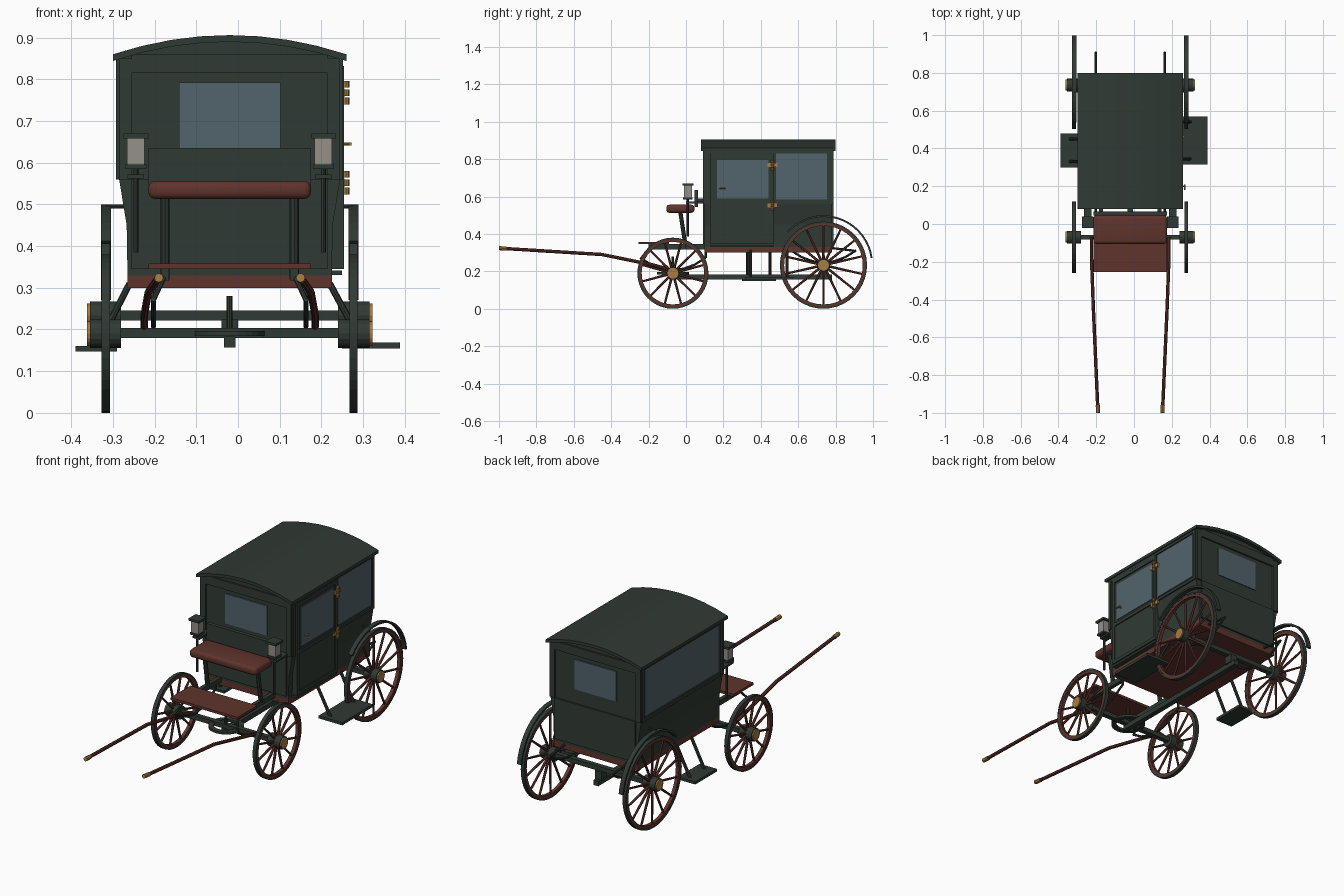
import bpy, bmesh
from math import sin, cos, pi, radians
from mathutils import Vector

if "Cube" in bpy.data.objects:
    bpy.data.objects.remove(bpy.data.objects["Cube"])

CX = -0.02  # centre line of the carriage


def material(name, rgb):
    m = bpy.data.materials.new(name)
    m.use_nodes = True
    m.diffuse_color = (*rgb, 1)
    m.node_tree.nodes["Principled BSDF"].inputs["Base Color"].default_value = (*rgb, 1)
    return m


GREEN = material("dark_green", (0.03, 0.042, 0.034))
BROWN = material("red_brown", (0.115, 0.034, 0.026))
GLASS = material("window_glass", (0.085, 0.125, 0.15))
BRASS = material("brass", (0.38, 0.2, 0.055))
LAMP = material("lamp_glass", (0.3, 0.28, 0.25))


def add(name, bm, mat):
    bmesh.ops.recalc_face_normals(bm, faces=bm.faces)
    me = bpy.data.meshes.new(name)
    bm.to_mesh(me)
    bm.free()
    me.materials.append(mat)
    ob = bpy.data.objects.new(name, me)
    ob.location.x = CX
    bpy.context.collection.objects.link(ob)
    return ob


def box(name, x, y, z, mat, bevel=0):
    bm = bmesh.new()
    bmesh.ops.create_cube(bm, size=1)
    for v in bm.verts:
        v.co = [(a + b) / 2 + c * (b - a) for (a, b), c in zip((x, y, z), v.co)]
    if bevel:
        bmesh.ops.bevel(bm, geom=bm.edges[:], offset=bevel, segments=3,
                        profile=0.5, affect='EDGES')
    return add(name, bm, mat)


def prism(name, pts, y0, y1, mat):
    # Extrudes an x-z outline along y
    bm = bmesh.new()
    face = bm.faces.new([bm.verts.new((x, y0, z)) for x, z in pts])
    out = bmesh.ops.extrude_face_region(bm, geom=[face])
    bmesh.ops.translate(bm, vec=(0, y1 - y0, 0),
                        verts=[g for g in out["geom"] if isinstance(g, bmesh.types.BMVert)])
    return add(name, bm, mat)


def rod(name, a, b, r, mat, sides=8, r2=None):
    a, b = Vector(a), Vector(b)
    bm = bmesh.new()
    bmesh.ops.create_cone(bm, cap_ends=True, segments=sides, radius1=r,
                          radius2=r if r2 is None else r2, depth=(b - a).length)
    rot = Vector((0, 0, 1)).rotation_difference(b - a).to_matrix()
    for v in bm.verts:
        v.co = rot @ v.co + (a + b) / 2
    return add(name, bm, mat)


def ring(name, centre, r0, r1, w, mat, start=0, end=360, seg=40, flat=False):
    # Band of rectangular section about the x axis, or about z when flat
    bm = bmesh.new()
    c = Vector(centre)
    closed = end - start == 360
    loops = []
    for i in range(seg if closed else seg + 1):
        t = radians(start + (end - start) * i / seg)
        loop = []
        for r, d in ((r0, -w), (r1, -w), (r1, w), (r0, w)):
            p = (r * cos(t), r * sin(t), d) if flat else (d, r * cos(t), r * sin(t))
            loop.append(bm.verts.new(c + Vector(p)))
        loops.append(loop)
    pairs = list(zip(loops, loops[1:]))
    if closed:
        pairs.append((loops[-1], loops[0]))
    else:
        bm.faces.new(loops[0])
        bm.faces.new(loops[-1])
    for a, b in pairs:
        for k in range(4):
            bm.faces.new((a[k], a[k - 1], b[k - 1], b[k]))
    return add(name, bm, mat)


def path(name, pts, r, mat):
    for i, (a, b) in enumerate(zip(pts, pts[1:])):
        rod(f"{name}_{i + 1}", a, b, r, mat)


# Body shell, sill and arched roof
arc = [(-0.28 + 0.07 * i, 0.86 + 0.046 * (1 - (i / 4 - 1) ** 2)) for i in range(9)]
side = [(0.245, 0.33), (0.247, 0.45), (0.265, 0.56), (0.265, 0.85)]
top = [(x, z - 0.008) for x, z in arc[1:-1]]
prism("body", [(-x, z) for x, z in side] + top + side[::-1], 0.1, 0.78, GREEN)
prism("roof", arc + [(x, z - 0.016) for x, z in arc[::-1]], 0.08, 0.8, GREEN)
box("floor_sill", (-0.245, 0.245), (0.1, 0.78), (0.3, 0.331), BROWN)

# Front and back walls: raised panel, window and trim
for end, y, s in (("front", 0.1, -1), ("back", 0.78, 1)):
    def span(a, b):
        return tuple(sorted((y + s * a, y + s * b)))
    for x in (-0.25, 0.25):
        box(f"{end}_corner_post", (x - 0.015, x + 0.015), span(0, 0.008), (0.56, 0.85), GREEN)
    box(f"{end}_top_rail", (-0.235, 0.235), span(0, 0.008), (0.815, 0.86), GREEN)
    box(f"{end}_window", (-0.122, 0.122), span(0, 0.005), (0.635, 0.792), GLASS)
    box(f"{end}_lower_panel", (-0.235, 0.235), span(0, 0.008), (0.345, 0.56), GREEN)

# Side windows, belt rails and pillars
for s, name, y0 in ((1, "left", 0.48), (-1, "right", 0.14)):
    def out(a, b):
        return tuple(sorted((s * a, s * b)))
    box(f"{name}_side_window", out(0.26, 0.268), (y0, 0.755), (0.585, 0.83), GLASS)
    box(f"{name}_belt_rail", out(0.255, 0.272), (y0 - 0.01, 0.78), (0.56, 0.575), GREEN)
    for y in (0.1, 0.762):
        box(f"{name}_pillar", out(0.255, 0.272), (y, y + 0.018), (0.56, 0.845), GREEN)
    box(f"{name}_top_rail", out(0.255, 0.272), (0.1, 0.78), (0.832, 0.848), GREEN)

# Door on the left side
box("door", (0.235, 0.268), (0.13, 0.468), (0.345, 0.832), GREEN)
box("door_window", (0.26, 0.272), (0.165, 0.44), (0.59, 0.795), GLASS)
for y in (0.13, 0.45):
    box("door_stile", (0.26, 0.274), (y, y + 0.018), (0.345, 0.832), GREEN)
for z in (0.345, 0.56, 0.812):
    box("door_rail", (0.26, 0.274), (0.148, 0.45), (z, z + 0.018), GREEN)
box("door_sill", (0.24, 0.27), (0.13, 0.468), (0.331, 0.342), GREEN)
for z in (0.552, 0.768):
    box("hinge_leaf", (0.268, 0.276), (0.435, 0.49), (z - 0.01, z + 0.01), BRASS)
    for d in (-0.02, 0, 0.02):
        rod("hinge_knuckle", (0.279, 0.462, z + d - 0.008), (0.279, 0.462, z + d + 0.008),
            0.008, BRASS)
rod("door_handle_stem", (0.265, 0.2, 0.645), (0.292, 0.2, 0.645), 0.004, BRASS)
rod("door_handle_grip", (0.289, 0.18, 0.645), (0.289, 0.21, 0.645), 0.004, BRASS)

# Driver's seat and footboard
cushion = box("seat_cushion", (-0.195, 0.195), (-0.105, 0.045), (0.513, 0.556), BROWN, 0.016)
box("seat_back", (-0.195, 0.195), (0.045, 0.065), (0.545, 0.635), GREEN)
box("footboard", (-0.195, 0.195), (-0.255, -0.09), (0.345, 0.358), BROWN)
for x in (-0.155, 0.155):
    rod("seat_post", (x, -0.03, 0.515), (x, 0, 0.32), 0.011, GREEN)
    box("footboard_bracket", (x - 0.01, x + 0.01), (-0.2, 0.12), (0.318, 0.345), GREEN)
    box("seat_back_bracket", (x - 0.01, x + 0.01), (0.06, 0.1), (0.57, 0.59), GREEN)

# Lamps
for x in (-0.225, 0.225):
    rod("lamp_post", (x, 0.01, 0.385), (x, 0.01, 0.59), 0.006, GREEN)
    box("lamp_bracket", (x - 0.02, x + 0.02), (0, 0.1), (0.562, 0.572), GREEN)
    box("lamp_base", (x - 0.025, x + 0.025), (-0.015, 0.035), (0.585, 0.596), GREEN)
    box("lamp_glass", (x - 0.021, x + 0.021), (-0.011, 0.031), (0.596, 0.658), LAMP)
    box("lamp_cap", (x - 0.03, x + 0.03), (-0.02, 0.04), (0.658, 0.67), GREEN)


# Wheels
def wheel(name, x, y, z, r, spokes):
    s = 1 if x > 0 else -1
    ring(name + "_tyre", (x, y, z), r - 0.009, r, 0.01, GREEN)
    ring(name + "_rim", (x, y, z), r - 0.023, r - 0.009, 0.009, BROWN)
    rod(name + "_hub", (x - s * 0.037, y, z), (x + s * 0.038, y, z), 0.034, GREEN, 16)
    rod(name + "_hub_cap", (x + s * 0.038, y, z), (x + s * 0.045, y, z), 0.029, BRASS, 16)
    for i in range(spokes):
        t = 2 * pi * (i + 0.5) / spokes
        rod(name + "_spoke", (x, y + 0.03 * cos(t), z + 0.03 * sin(t)),
            (x, y + (r - 0.02) * cos(t), z + (r - 0.02) * sin(t)), 0.007, BROWN, 6, 0.0055)


for s, name in ((1, "left"), (-1, "right")):
    x = s * 0.297
    wheel(f"front_{name}_wheel", x, -0.07, 0.19, 0.19, 12)
    wheel(f"rear_{name}_wheel", x, 0.735, 0.233, 0.233, 14)
    ring(f"{name}_fender", (x, 0.735, 0.235), 0.255, 0.265, 0.012, GREEN, 8, 138, 18)
    rod(f"{name}_fender_stay", (s * 0.24, 0.7, 0.495), (x, 0.7, 0.495), 0.005, GREEN)
    # Leaf springs with hangers to the body
    for end, y, z in (("front", -0.07, 0.207), ("rear", 0.735, 0.247)):
        pts = [(s * 0.183, y + 0.175 * k / 3, z + 0.065 * (k / 3) ** 2) for k in range(-3, 4)]
        path(f"{end}_{name}_spring", pts, 0.006, GREEN)
    for y, z, up in ((0.56, 0.31, 0.32), (0.9, 0.31, 0.325), (0.105, 0.27, 0.31)):
        rod("spring_hanger", (s * 0.183, y, z), (s * 0.183, min(y, 0.775), up), 0.006, GREEN)
    rod("front_spring_hanger", (s * 0.183, -0.24, 0.27), (s * 0.155, -0.19, 0.33), 0.006, GREEN)
    # Shafts with brass tips
    path(f"{name}_shaft", [(s * 0.205, -0.07, 0.205), (s * 0.205, -0.18, 0.235),
                           (s * 0.195, -0.45, 0.29), (s * 0.172, -0.97, 0.322)], 0.009, BROWN)
    rod(f"{name}_shaft_tip", (s * 0.172, -0.96, 0.321), (s * 0.17, -1, 0.324), 0.011, BRASS)

# Running gear
box("front_axle", (-0.28, 0.28), (-0.083, -0.057), (0.18, 0.203), GREEN)
box("rear_axle", (-0.28, 0.28), (0.722, 0.748), (0.221, 0.245), GREEN)
box("perch", (-0.014, 0.014), (-0.09, 0.78), (0.157, 0.183), GREEN)
box("perch_block", (-0.02, 0.02), (0.715, 0.76), (0.18, 0.225), GREEN)
ring("turntable", (0, -0.07, 0.19), 0.06, 0.085, 0.006, GREEN, seg=28, flat=True)
rod("king_pin", (0, -0.07, 0.16), (0, -0.07, 0.28), 0.007, GREEN)

# Side steps hung on slanted struts
for s, x0, x1, y0, y1, z in ((1, 0.27, 0.408, 0.315, 0.57, 0.155),
                             (-1, 0.27, 0.37, 0.3, 0.48, 0.147)):
    box("step", tuple(sorted((s * x0, s * x1))), (y0, y1), (z, z + 0.014), GREEN)
    for y in (y0 + 0.03, y1 - 0.03):
        rod("step_strut", (s * 0.24, y, 0.31), (s * 0.32, y, z + 0.007), 0.008, GREEN)

# Smooth shading on the cushion
bpy.ops.object.select_all(action='DESELECT')
cushion.select_set(True)
bpy.context.view_layer.objects.active = cushion
bpy.ops.object.shade_smooth_by_angle()
